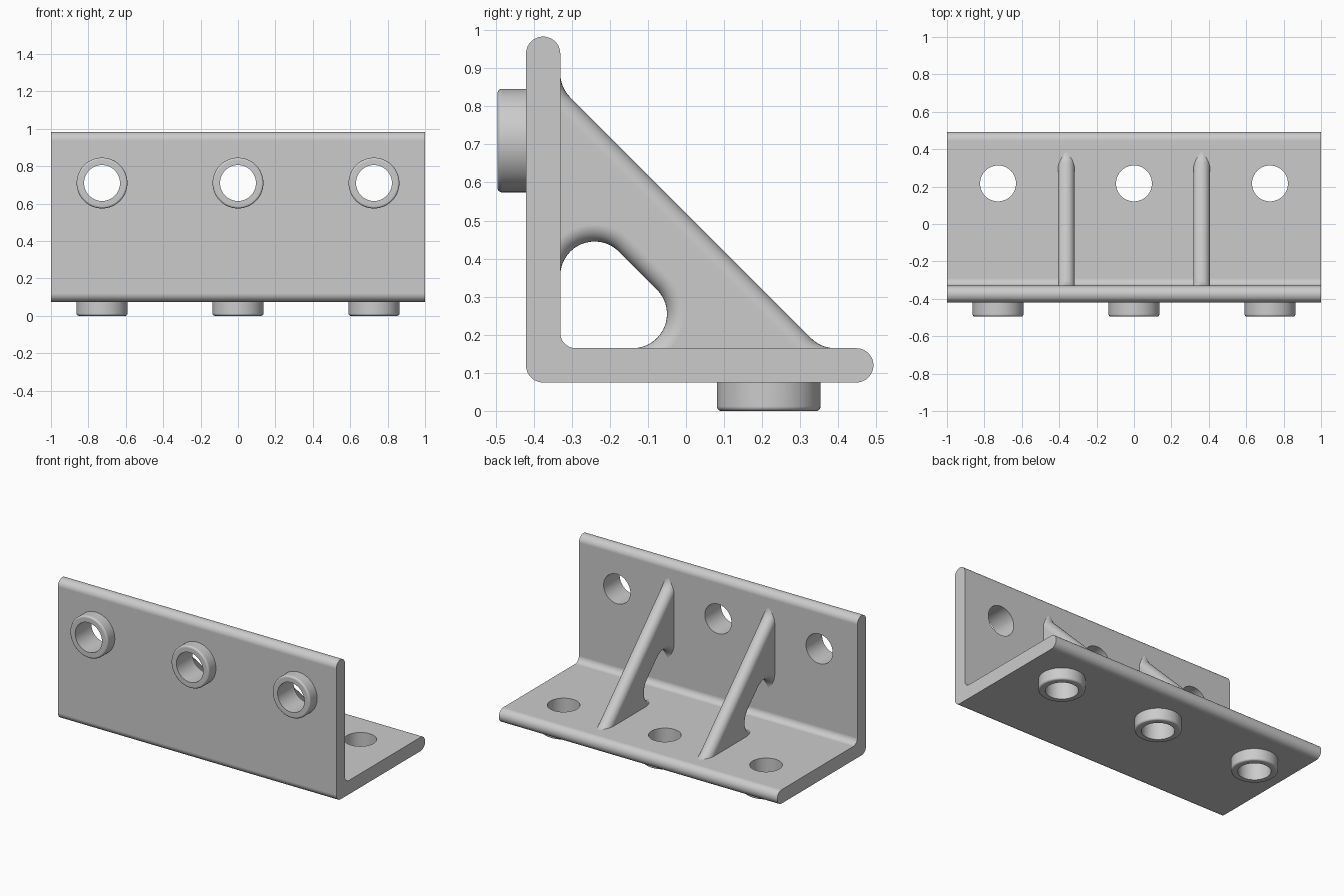
import bpy, bmesh, math
from mathutils import Matrix

if "Cube" in bpy.data.objects:
    bpy.data.objects.remove(bpy.data.objects["Cube"], do_unlink=True)

metal = bpy.data.materials.new("grey metal")
metal.use_nodes = True
GREY = (0.6, 0.6, 0.6, 1)
metal.diffuse_color = GREY
metal.node_tree.nodes["Principled BSDF"].inputs["Base Color"].default_value = GREY

# Shared sizes: wall and floor planes, overall reach, holes
FRONT, WALL, BOTTOM, FLOOR = -0.42, -0.33, 0.075, 0.165
BACK, TOP, ROUND = 0.492, 0.983, 0.045
HOLE, BOSS = 0.096, 0.136
HOLE_X = (-0.727, 0, 0.727)
HOLE_Y, HOLE_Z = 0.217, 0.71


def arc(cy, cz, r, a0, a1, n=12):
    angles = [math.radians(a0 + (a1 - a0) * i / n) for i in range(n + 1)]
    return [(cy + r * math.cos(a), cz + r * math.sin(a)) for a in angles]


def make(name, bm):
    bmesh.ops.recalc_face_normals(bm, faces=bm.faces)
    mesh = bpy.data.meshes.new(name)
    bm.to_mesh(mesh)
    bm.free()
    obj = bpy.data.objects.new(name, mesh)
    bpy.context.collection.objects.link(obj)
    mesh.materials.append(metal)
    return obj


def activate(obj):
    bpy.ops.object.select_all(action="DESELECT")
    obj.select_set(True)
    bpy.context.view_layer.objects.active = obj


def smooth(obj):
    activate(obj)
    bpy.ops.object.shade_smooth_by_angle(angle=math.radians(32))
    mod = obj.modifiers.new("flat faces", "WEIGHTED_NORMAL")
    mod.keep_sharp = True


def loft(name, sections):
    """Skin a list of (x, outline in y and z) and cap both ends."""
    bm = bmesh.new()
    loops = [[bm.verts.new((x, y, z)) for y, z in pts] for x, pts in sections]
    n = len(loops[0])
    for a, b in zip(loops, loops[1:]):
        for i in range(n):
            j = (i + 1) % n
            bm.faces.new((a[i], a[j], b[j], b[i]))
    bm.faces.new(loops[0])
    bm.faces.new(loops[-1])
    return make(name, bm)


# Angle plate: L outline with round ends, rounded heel and inner fillet
outline = (arc(FRONT + ROUND, BOTTOM + ROUND, ROUND, 180, 270)
           + arc(BACK - ROUND, BOTTOM + ROUND, ROUND, -90, 90, 20)
           + arc(WALL + 0.04, FLOOR + 0.04, 0.04, 270, 180)
           + arc(FRONT + ROUND, TOP - ROUND, ROUND, 0, 180, 20))
plate = loft("angle_plate", [(-1, outline), (1, outline)])

# Bolt holes through both legs
turn = Matrix.Rotation(math.pi / 2, 4, "X")
bm = bmesh.new()
for x in HOLE_X:
    for place in (Matrix.Translation((x, HOLE_Y, (BOTTOM + FLOOR) / 2)),
                  Matrix.Translation((x, (FRONT + WALL) / 2, HOLE_Z)) @ turn):
        bmesh.ops.create_cone(bm, cap_ends=True, segments=64, radius1=HOLE,
                              radius2=HOLE, depth=0.2, matrix=place)
cutter = make("hole_cutter", bm)
cutter.hide_render = True
cut = plate.modifiers.new("holes", "BOOLEAN")
cut.operation, cut.solver, cut.object = "DIFFERENCE", "EXACT", cutter
activate(plate)
bpy.ops.object.modifier_apply(modifier=cut.name)
bpy.data.objects.remove(cutter, do_unlink=True)
smooth(plate)


# Bosses: turned rings with a softened outer rim
def boss(name, matrix):
    height, rim = BOTTOM, 0.012
    profile = ([(HOLE, height), (HOLE, 0)]
               + arc(BOSS - rim, rim, rim, -90, 0, 5) + [(BOSS, height)])
    bm = bmesh.new()
    verts = [bm.verts.new((r, 0, z)) for r, z in profile]
    edges = [bm.edges.new(pair) for pair in zip(verts, verts[1:])]
    bmesh.ops.spin(bm, geom=verts + edges, cent=(0, 0, 0), axis=(0, 0, 1),
                   angle=math.tau, steps=64, use_merge=True)
    bmesh.ops.remove_doubles(bm, verts=bm.verts, dist=1e-4)
    bmesh.ops.transform(bm, matrix=matrix, verts=bm.verts)
    smooth(make(name, bm))


for side, x in zip(("right", "middle", "left"), HOLE_X):
    boss("floor_boss_" + side, Matrix.Translation((x, HOLE_Y, 0)))
    boss("wall_boss_" + side,
         Matrix.Translation((x, FRONT - BOTTOM, HOLE_Z)) @ Matrix.Rotation(-math.pi / 2, 4, "X"))


# Ribs: triangular gussets with a round-edged slope and opening
def rib_outline(d):
    r = 0.09 + d
    slope = arc(-0.24, 0.887, r, 180, 225) + arc(0.392, 0.255, r, 225, 270)
    opening = arc(-0.14, 0.255, r, -90, 45, 20) + arc(-0.24, 0.355, r, 45, 180, 20)
    inside_wall, inside_floor = WALL - 0.06, FLOOR - 0.06
    return ([(inside_wall, 0.887)] + slope + [(0.392, inside_floor), (-0.14, inside_floor)]
            + opening + [(inside_wall, 0.355)])


for side, x in (("right", -0.362), ("left", 0.362)):
    sections = []
    for i in range(17):
        a = math.pi * i / 16
        sections.append((x - ROUND * math.cos(a), rib_outline(ROUND * (1 - math.sin(a)))))
    smooth(loft("rib_" + side, sections))
